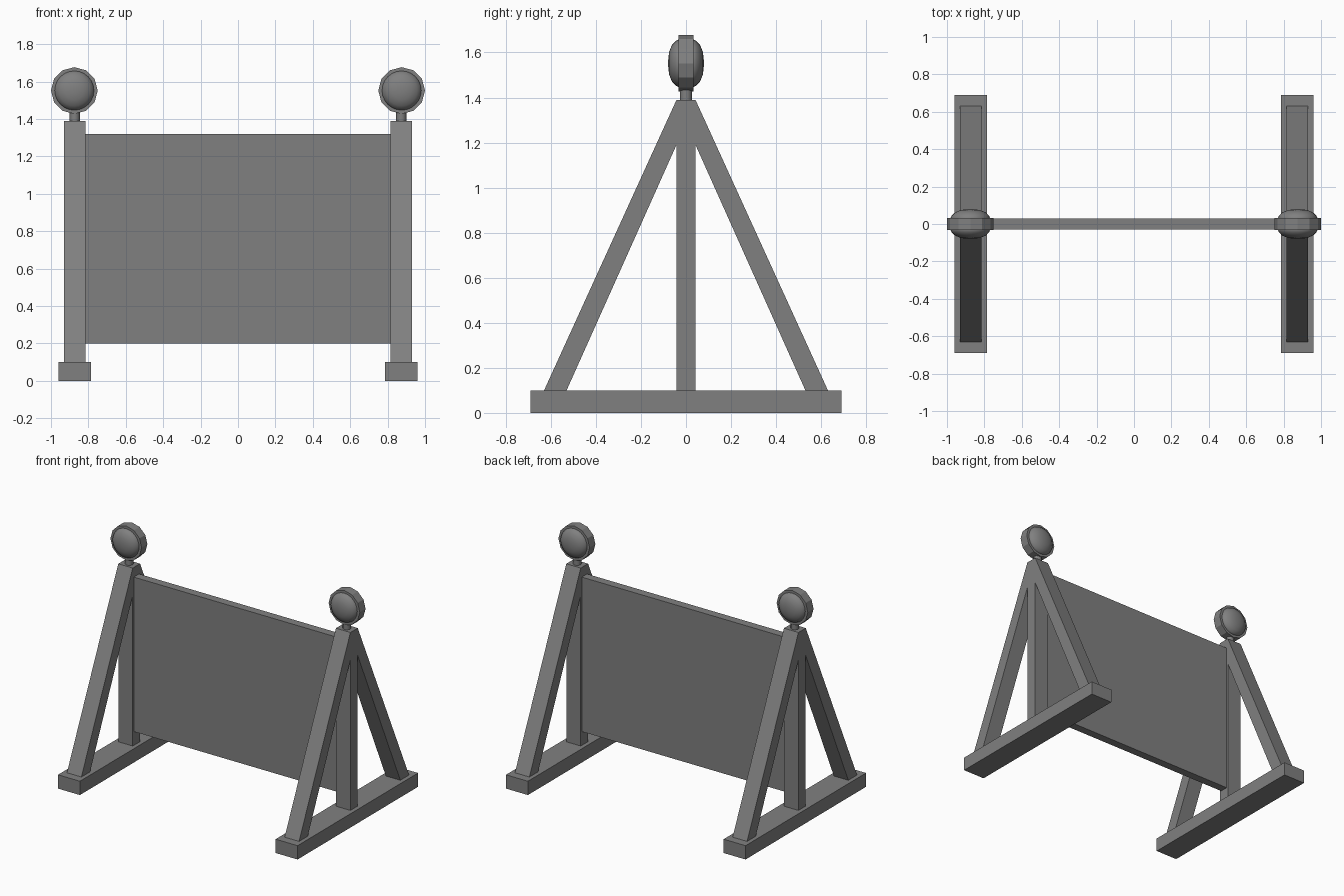
import bpy, bmesh
from math import pi, sin, cos, radians

cube = bpy.data.objects.get("Cube")
if cube:
    bpy.data.objects.remove(cube, do_unlink=True)

grey = bpy.data.materials.new("mid grey")
grey.use_nodes = True
colour = (0.216, 0.216, 0.216, 1)
grey.diffuse_color = colour
grey.node_tree.nodes["Principled BSDF"].inputs["Base Color"].default_value = colour


def finish(name, bm, smooth=False):
    bmesh.ops.recalc_face_normals(bm, faces=bm.faces)
    mesh = bpy.data.meshes.new(name)
    bm.to_mesh(mesh)
    bm.free()
    mesh.materials.append(grey)
    obj = bpy.data.objects.new(name, mesh)
    bpy.context.collection.objects.link(obj)
    if smooth:
        bpy.ops.object.select_all(action="DESELECT")
        obj.select_set(True)
        bpy.context.view_layer.objects.active = obj
        bpy.ops.object.shade_smooth_by_angle(angle=radians(40))
    return obj


def box(name, centre, size):
    bm = bmesh.new()
    bmesh.ops.create_cube(bm, size=1)
    bmesh.ops.scale(bm, vec=size, verts=bm.verts)
    bmesh.ops.translate(bm, vec=centre, verts=bm.verts)
    return finish(name, bm)


def extrude_yz(name, outline, x0, x1):
    bm = bmesh.new()
    face = bm.faces.new([bm.verts.new((x0, y, z)) for y, z in outline])
    new = bmesh.ops.extrude_face_region(bm, geom=[face])["geom"]
    verts = [v for v in new if isinstance(v, bmesh.types.BMVert)]
    bmesh.ops.translate(bm, vec=(x1 - x0, 0, 0), verts=verts)
    return finish(name, bm)


def lathe(name, profile, sides, centre, axis, smooth):
    """Closed solid from (radius, height) rings around the y or z axis."""
    bm = bmesh.new()
    rings = []
    for r, h in profile:
        ring = []
        for i in range(sides):
            a = 2 * pi * i / sides
            u, v = r * cos(a), r * sin(a)
            ring.append(bm.verts.new((u, h, v) if axis == "y" else (u, v, h)))
        rings.append(ring)
    for low, high in zip(rings, rings[1:]):
        for i in range(sides):
            j = (i + 1) % sides
            bm.faces.new((low[i], low[j], high[j], high[i]))
    bm.faces.new(rings[0])
    bm.faces.new(rings[-1])
    bmesh.ops.translate(bm, vec=centre, verts=bm.verts)
    return finish(name, bm, smooth)


# Upright post and two sloping legs share one outline
half = [(0.042, 0.1), (0.042, 1.19), (0.53, 0.1), (0.63, 0.1), (0.042, 1.39)]
frame = half + [(-y, z) for y, z in reversed(half)]

# Lens bulging out of both faces of the lamp
dome = [(0.105, 0.033), (0.1, 0.045), (0.082, 0.062), (0.05, 0.075), (0.015, 0.079)]
lens = [(r, -y) for r, y in reversed(dome)] + dome

for side, s in (("left", 1), ("right", -1)):
    x = s * 0.873
    box(side + "_foot_beam", (x, 0, 0.05), (0.176, 1.38, 0.1))
    extrude_yz(side + "_a_frame", frame, x - 0.058, x + 0.058)
    lathe(side + "_lamp_neck", [(0.027, 1.38), (0.027, 1.46)], 12, (x, 0, 0), "z", True)
    lamp = (s * 0.875, 0, 1.552)
    lathe(side + "_lamp_housing", [(0.125, -0.033), (0.125, 0.033)], 12, lamp, "y", False)
    lathe(side + "_lamp_lens", lens, 24, lamp, "y", True)

# Board between the frames
box("barrier_panel", (0, 0, 0.76), (1.636, 0.06, 1.12))
